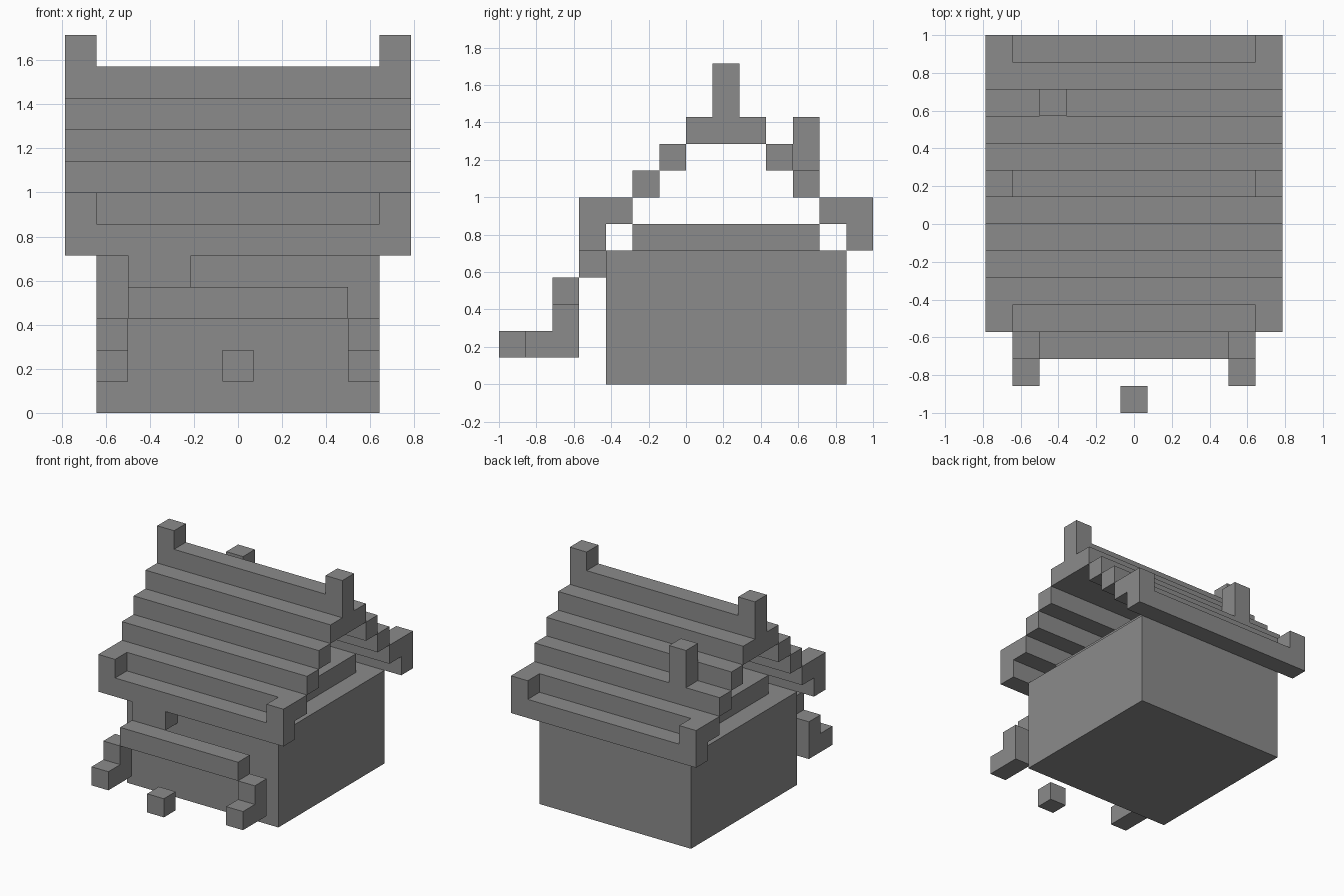
import bpy
import bmesh
from mathutils import Matrix, Vector

# Remove the default cube
cube = bpy.data.objects.get("Cube")
if cube:
    bpy.data.objects.remove(cube, do_unlink=True)

U = 1 / 7        # edge of one block
HALF_ROOF = 5.5  # half the roof width in blocks
HALF_WALL = 4.5  # half the wall width in blocks
HALF_UPPER = 3.5

stone = bpy.data.materials.new("stone_grey")
stone.use_nodes = True
GREY = (0.26, 0.26, 0.26, 1)
stone.diffuse_color = GREY
stone.node_tree.nodes["Principled BSDF"].inputs["Base Color"].default_value = GREY


def build(name, boxes):
    """Join boxes, each (x range, y range, z range) in blocks, into one object."""
    bm = bmesh.new()
    for box in boxes:
        low, high = (Vector(corner) for corner in zip(*box))
        place = Matrix.Translation((low + high) / 2) @ Matrix.Diagonal((*(high - low), 1))
        bmesh.ops.create_cube(bm, size=1, matrix=place)
    # y is counted from the front-most block
    bmesh.ops.transform(bm, verts=bm.verts,
                        matrix=Matrix.Translation((0, -1, 0)) @ Matrix.Scale(U, 4))
    mesh = bpy.data.meshes.new(name)
    bm.to_mesh(mesh)
    bm.free()
    mesh.materials.append(stone)
    obj = bpy.data.objects.new(name, mesh)
    bpy.context.collection.objects.link(obj)
    return obj


def row(name, half, y, z):
    """Beam centred across the width."""
    return build(name, [((-half, half), y, z)])


def pair(name, half, y, z):
    """One-block-wide pieces at both ends of a beam."""
    return build(name, [((-half, 1 - half), y, z), ((half - 1, half), y, z)])


# Walls
row("lower_walls", HALF_WALL, (4, 13), (0, 5))
row("upper_walls", HALF_UPPER, (5, 12), (5, 6))

# Roof steps, rising from both sides to the ridge
for side, starts in (("front", (4, 5, 6)), ("back", (12, 11, 10))):
    for step, y in enumerate(starts):
        row(f"{side}_roof_step_{step + 1}", HALF_ROOF, (y, y + 1), (6 + step, 7 + step))
row("roof_top", HALF_ROOF, (7, 10), (9, 10))
row("ridge", HALF_ROOF, (8, 9), (10, 11))
pair("ridge_horns", HALF_ROOF, (8, 9), (11, 12))

# Eaves with raised corners
for side, y in (("front", 3), ("back", 13)):
    row(f"{side}_eave", HALF_ROOF, (y, y + 1), (5, 6))
    pair(f"{side}_eave_corners", HALF_ROOF, (y, y + 1), (6, 7))

# Chimney and the sign block under the front eave
build("chimney", [((-3.5, -2.5), (11, 12), (8, 10))])
build("sign_block", [((-3.5, -1.5), (3, 4), (4, 5))])

# Porch
row("porch_beam", HALF_UPPER, (2, 3), (3, 4))
pair("porch_posts", HALF_WALL, (2, 3), (1, 3))
pair("porch_feet", HALF_WALL, (1, 2), (1, 2))
row("path_block", 0.5, (0, 1), (1, 2))
